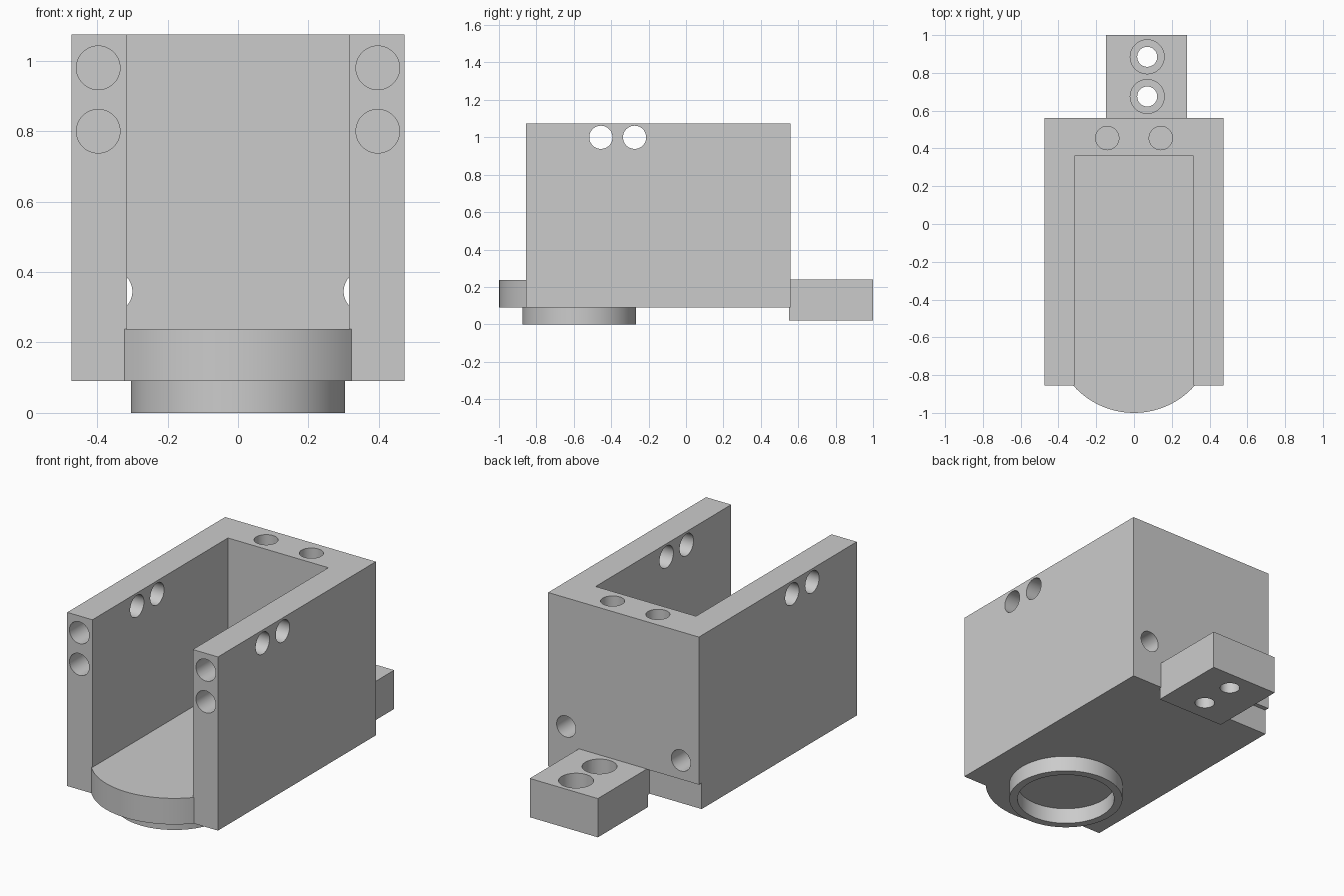
import bpy, math
from mathutils import Vector

cube = bpy.data.objects.get("Cube")
if cube:
    bpy.data.objects.remove(cube, do_unlink=True)

grey = bpy.data.materials.new("light_grey")
grey.use_nodes = True
grey.diffuse_color = (0.6, 0.6, 0.6, 1)
grey.node_tree.nodes["Principled BSDF"].inputs["Base Color"].default_value = (0.6, 0.6, 0.6, 1)


def box(name, x, y, z):
    """Box from its (min, max) range on each axis."""
    lo, hi = Vector((x[0], y[0], z[0])), Vector((x[1], y[1], z[1]))
    bpy.ops.mesh.primitive_cube_add(size=1, location=(lo + hi) / 2)
    ob = bpy.context.object
    ob.name = name
    ob.scale = hi - lo
    bpy.ops.object.transform_apply(location=True, rotation=False, scale=True)
    ob.data.materials.append(grey)
    return ob


def rod(name, start, end, radius, sides=48):
    """Cylinder between two points."""
    a, b = Vector(start), Vector(end)
    bpy.ops.mesh.primitive_cylinder_add(vertices=sides, radius=radius, depth=(b - a).length,
                                        location=(a + b) / 2)
    ob = bpy.context.object
    ob.name = name
    ob.rotation_euler = (b - a).to_track_quat('Z', 'Y').to_euler()
    bpy.ops.object.transform_apply(location=True, rotation=True, scale=True)
    ob.data.materials.append(grey)
    return ob


def combine(target, tool, operation='DIFFERENCE'):
    """Apply a boolean and discard the tool."""
    mod = target.modifiers.new("shape", 'BOOLEAN')
    mod.operation = operation
    mod.solver = 'EXACT'
    mod.object = tool
    bpy.context.view_layer.objects.active = target
    bpy.ops.object.modifier_apply(modifier=mod.name)
    bpy.data.objects.remove(tool, do_unlink=True)


HALF, FRONT, BACK = 0.473, -0.855, 0.56
BOTTOM, FLOOR, TOP = 0.09, 0.238, 1.075
INNER, BACK_WALL = 0.315, 0.36
NOSE_Y, HOLE = -0.57, 0.062

# U-shaped housing with a rounded front lip
housing = box("housing", (-HALF, HALF), (FRONT, BACK), (BOTTOM, TOP))
combine(housing, box("channel", (-INNER, INNER), (-1.2, BACK_WALL), (FLOOR, 1.3)))
combine(housing, rod("lip", (0, NOSE_Y, BOTTOM), (0, NOSE_Y, FLOOR), 0.43, 96), 'UNION')

# Shallow step low on one side of the back
combine(housing, box("step", (-0.6, -0.147), (BACK - 0.025, 0.7), (0, FLOOR)))

# Cross holes through both side walls
for y in (-0.455, -0.275):
    combine(housing, rod("cross_hole", (-0.6, y, 1.0), (0.6, y, 1.0), HOLE))

# Paired holes in the wall fronts, back wall top and back face
for side in (-1, 1):
    for z in (0.8, 0.98):
        combine(housing, rod("front_hole", (side * 0.397, -1, z), (side * 0.397, FRONT + 0.3, z), HOLE))
    combine(housing, rod("top_hole", (side * 0.142, 0.455, 1.2), (side * 0.142, 0.455, TOP - 0.3), HOLE))
    combine(housing, rod("back_hole", (side * 0.36, 0.7, 0.345), (side * 0.36, BACK - 0.3, 0.345), 0.06))

# Round collar underneath
collar = rod("collar", (0, NOSE_Y, 0), (0, NOSE_Y, BOTTOM), 0.304, 96)
combine(collar, rod("collar_bore", (0, NOSE_Y, -0.1), (0, NOSE_Y, 0.2), 0.26, 96))

# Rear mounting tab with two counterbored holes
tab = box("mounting_tab", (-0.147, 0.28), (0.55, 1.0), (0.02, 0.24))
for y in (0.675, 0.885):
    combine(tab, rod("bolt_hole", (0.07, y, -0.1), (0.07, y, 0.4), 0.053))
    combine(tab, rod("counterbore", (0.07, y, 0.14), (0.07, y, 0.4), 0.09))

# Smooth round walls, crisp edges
for ob in (housing, collar, tab):
    bpy.ops.object.select_all(action='DESELECT')
    ob.select_set(True)
    bpy.context.view_layer.objects.active = ob
    bpy.ops.object.shade_smooth_by_angle(angle=math.radians(30))
